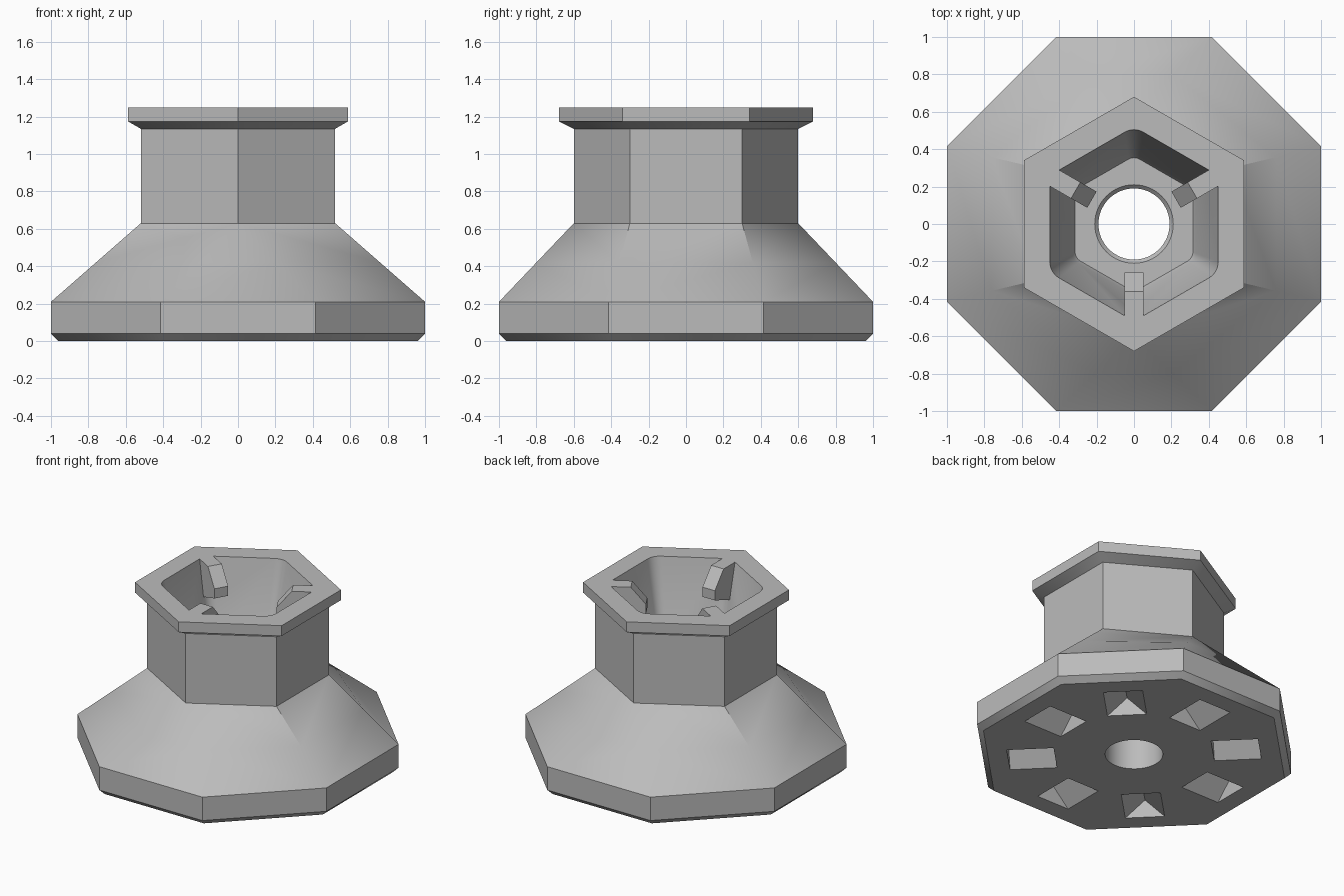
import bpy, bmesh
from math import sin, cos, radians, pi
from mathutils import Matrix, Vector

cube = bpy.data.objects.get("Cube")
if cube:
    bpy.data.objects.remove(cube, do_unlink=True)

TOP, FLOOR = 1.25, 0.65

grey = bpy.data.materials.new("plain grey")
grey.use_nodes = True
grey.diffuse_color = (0.5, 0.5, 0.5, 1)
grey.node_tree.nodes["Principled BSDF"].inputs["Base Color"].default_value = grey.diffuse_color


def polygon(sides, radius, z, turn):
    """Regular polygon ring, first corner at the given angle."""
    angles = [radians(turn + 360 * i / sides) for i in range(sides)]
    return [Vector((radius * cos(a), radius * sin(a), z)) for a in angles]


def round_hexagon(apothem, fillet, z, steps=8):
    """Hexagon ring with filleted corners."""
    reach = (apothem - fillet) / cos(pi / 6)
    ring = []
    for corner in range(6):
        mid = pi / 6 + corner * pi / 3
        for i in range(steps + 1):
            a = mid - pi / 6 + i * pi / 3 / steps
            ring.append(Vector((reach * cos(mid) + fillet * cos(a),
                                reach * sin(mid) + fillet * sin(a), z)))
    return ring


def bridge(bm, low, high):
    n = len(low)
    for i in range(n):
        j = (i + 1) % n
        bm.faces.new((low[i], low[j], high[j], high[i]))


def finish(bm, name):
    bmesh.ops.recalc_face_normals(bm, faces=bm.faces)
    mesh = bpy.data.meshes.new(name)
    bm.to_mesh(mesh)
    bm.free()
    mesh.materials.append(grey)
    obj = bpy.data.objects.new(name, mesh)
    bpy.context.collection.objects.link(obj)
    return obj


def loft(name, rings):
    """Closed solid through rings with equal point counts."""
    bm = bmesh.new()
    rows = [[bm.verts.new(p) for p in ring] for ring in rings]
    for low, high in zip(rows, rows[1:]):
        bridge(bm, low, high)
    bm.faces.new(rows[0])
    bm.faces.new(rows[-1])
    return finish(bm, name)


def prism(name, profile, axis, depth, matrix):
    """Extrude a closed profile both ways along an axis, then place it."""
    half = axis * depth / 2
    obj = loft(name, [[matrix @ (p - half) for p in profile],
                      [matrix @ (p + half) for p in profile]])
    return obj


def combine(target, tool, operation):
    mod = target.modifiers.new(operation, 'BOOLEAN')
    mod.operation, mod.object, mod.solver = operation, tool, 'EXACT'
    bpy.context.view_layer.objects.active = target
    bpy.ops.object.modifier_apply(modifier=mod.name)
    bpy.data.objects.remove(tool, do_unlink=True)


# Octagonal foot, sloping skirt, hexagonal neck and flared rim
bm = bmesh.new()
corner = 1 / cos(pi / 8)
add = lambda ring: [bm.verts.new(p) for p in ring]
foot = [add(polygon(8, r * corner, z, 22.5)) for r, z in ((0.96, 0), (1, 0.04), (1, 0.21))]
neck = [add(polygon(6, r, z, 30))
        for r, z in ((0.6, 0.63), (0.6, 1.135), (0.68, 1.175), (0.68, TOP))]
for rows in (foot, neck):
    for low, high in zip(rows, rows[1:]):
        bridge(bm, low, high)
bm.faces.new(foot[0])
bm.faces.new(neck[-1])

low = foot[-1]
high = [neck[0][i] for i in (0, 1, 1, 2, 3, 4, 4, 5)]
mid = [bm.verts.new((a.co + b.co) / 2) for a, b in zip(low, high)]
for k in range(8):
    j = (k + 1) % 8
    if k % 2:                      # flat front, back and side panels
        bm.faces.new((low[k], low[j], mid[j], mid[k]))
        if high[k] == high[j]:
            bm.faces.new((mid[k], mid[j], high[k]))
        else:
            bm.faces.new((mid[k], mid[j], high[j], high[k]))
    else:                          # twisted diagonal panels
        s, w = (j, k) if k in (0, 4) else (k, j)
        for tri in ((low[w], low[s], mid[s]), (low[w], mid[s], mid[w]),
                    (mid[s], mid[w], high[s]), (mid[w], high[w], high[s])):
            bm.faces.new(tri)
body = finish(bm, "pedestal_body")

# Tapered hexagonal cavity with a small chamfer at the floor
cavity = loft("cavity_cutter", [round_hexagon(0.315, 0.06, FLOOR),
                                round_hexagon(0.33, 0.06, FLOOR + 0.03),
                                round_hexagon(0.45, 0.1, TOP),
                                round_hexagon(0.47, 0.1, TOP + 0.1)])
combine(body, cavity, 'DIFFERENCE')

# Round bore with a countersunk upper lip
bore = loft("bore_cutter", [polygon(64, r, z, 0) for r, z in
                            ((0.19, -0.1), (0.19, FLOOR - 0.02),
                             (0.21, FLOOR), (0.21, FLOOR + 0.1))])
combine(body, bore, 'DIFFERENCE')

# Eight gabled pockets in the underside
gable = [Vector((0.675, y, z)) for y, z in ((-0.15, -0.02), (0.15, -0.02), (0, 0.13))]
for k in range(8):
    pocket = prism("pocket_cutter", gable, Vector((1, 0, 0)), 0.31,
                   Matrix.Rotation(k * pi / 4, 4, 'Z'))
    combine(body, pocket, 'DIFFERENCE')

# Three hooked ribs in alternate cavity corners
hook = [Vector((r, 0, z)) for r, z in ((0.54, TOP), (0.36, TOP), (0.26, 1.13),
                                       (0.26, 1.06), (0.54, 0.96))]
for angle in (30, 150, 270):
    rib = prism("hook_rib", hook, Vector((0, 1, 0)), 0.1,
                Matrix.Rotation(radians(angle), 4, 'Z'))
    combine(body, rib, 'UNION')

# Smooth the skirt and cavity corners, keep the edges crisp
bpy.ops.object.select_all(action='DESELECT')
body.select_set(True)
bpy.context.view_layer.objects.active = body
bpy.ops.object.shade_smooth_by_angle(angle=radians(37.5))
